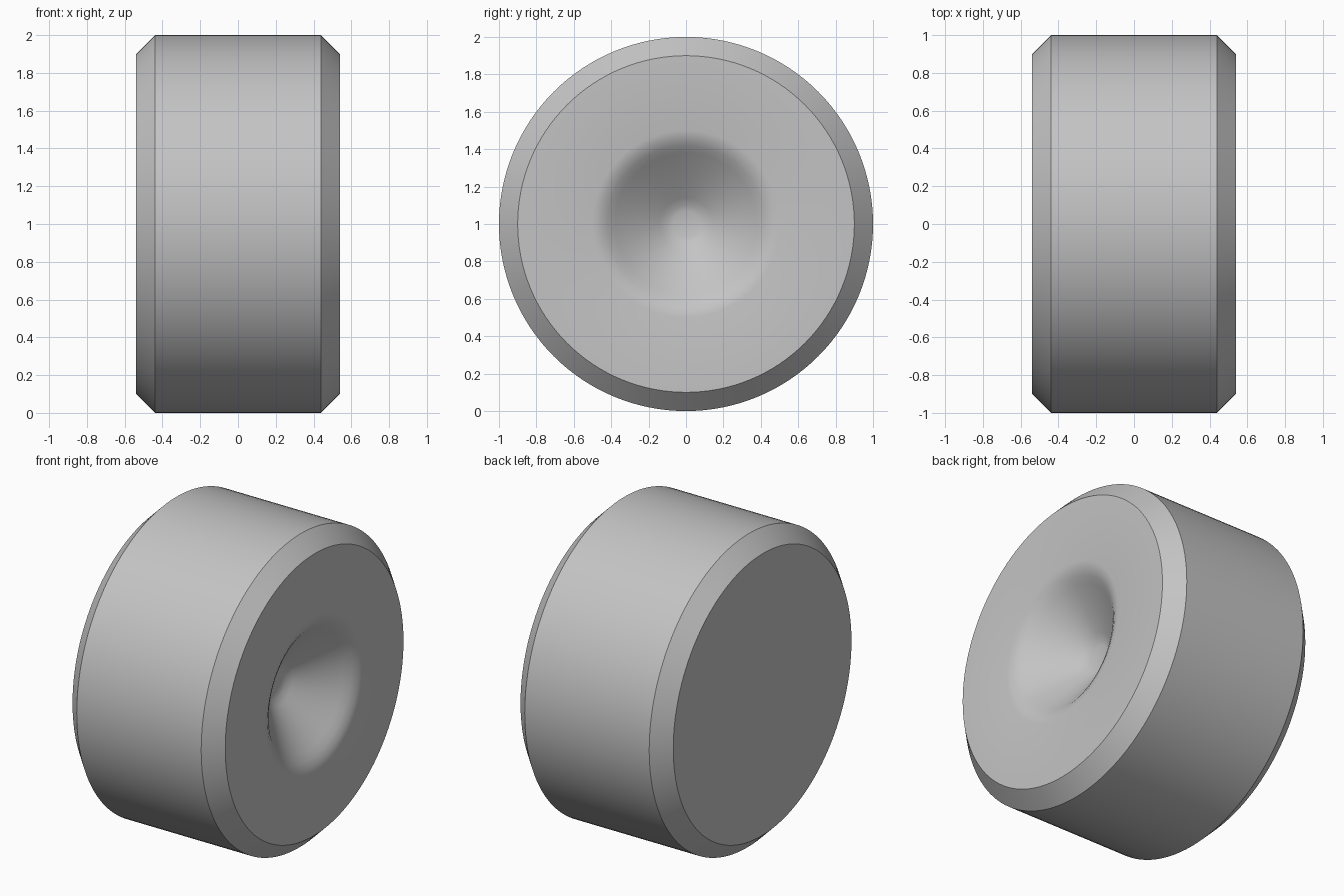
import bpy
import bmesh
from math import pi, radians
from mathutils import Matrix

cube = bpy.data.objects.get("Cube")
if cube:
    bpy.data.objects.remove(cube, do_unlink=True)

HALF_WIDTH = 0.54
RADIUS = 1.0
CHAMFER = 0.10
SEGMENTS = 128

# Plain grey material
grey = bpy.data.materials.new("light_grey")
grey.use_nodes = True
colour = (0.55, 0.55, 0.55, 1)
grey.diffuse_color = colour
grey.node_tree.nodes["Principled BSDF"].inputs["Base Color"].default_value = colour

# Dimple profile: radius and depth below the face, rim to flat bottom
dimple = [(0.50, 0), (0.46, 0.008), (0.42, 0.03), (0.38, 0.06),
          (0.14, 0.25), (0.10, 0.27), (0.07, 0.28)]

# Body profile along the axis: flat back, chamfers, dished front
face_radius = RADIUS - CHAMFER
shoulder = HALF_WIDTH - CHAMFER
profile = [(0, -HALF_WIDTH), (face_radius, -HALF_WIDTH),
           (RADIUS, -shoulder), (RADIUS, shoulder),
           (face_radius, HALF_WIDTH)]
profile += [(r, HALF_WIDTH - depth) for r, depth in dimple]
profile.append((0, HALF_WIDTH - dimple[-1][1]))

# Revolve the profile about the x axis
bm = bmesh.new()
verts = [bm.verts.new((x, 0, r)) for r, x in profile]
edges = [bm.edges.new(pair) for pair in zip(verts, verts[1:])]
bmesh.ops.spin(bm, geom=verts + edges, cent=(0, 0, 0), axis=(1, 0, 0),
               angle=2 * pi, steps=SEGMENTS, use_duplicate=False)
bmesh.ops.remove_doubles(bm, verts=bm.verts, dist=0.0001)
bmesh.ops.recalc_face_normals(bm, faces=bm.faces)
bmesh.ops.transform(bm, matrix=Matrix.Translation((0, 0, RADIUS)), verts=bm.verts)

mesh = bpy.data.meshes.new("dimpled_disc")
bm.to_mesh(mesh)
bm.free()
mesh.materials.append(grey)
disc = bpy.data.objects.new("dimpled_disc", mesh)
bpy.context.collection.objects.link(disc)

# Smooth sides with crisp chamfer edges
bpy.ops.object.select_all(action="DESELECT")
disc.select_set(True)
bpy.context.view_layer.objects.active = disc
bpy.ops.object.shade_smooth_by_angle(angle=radians(35))
